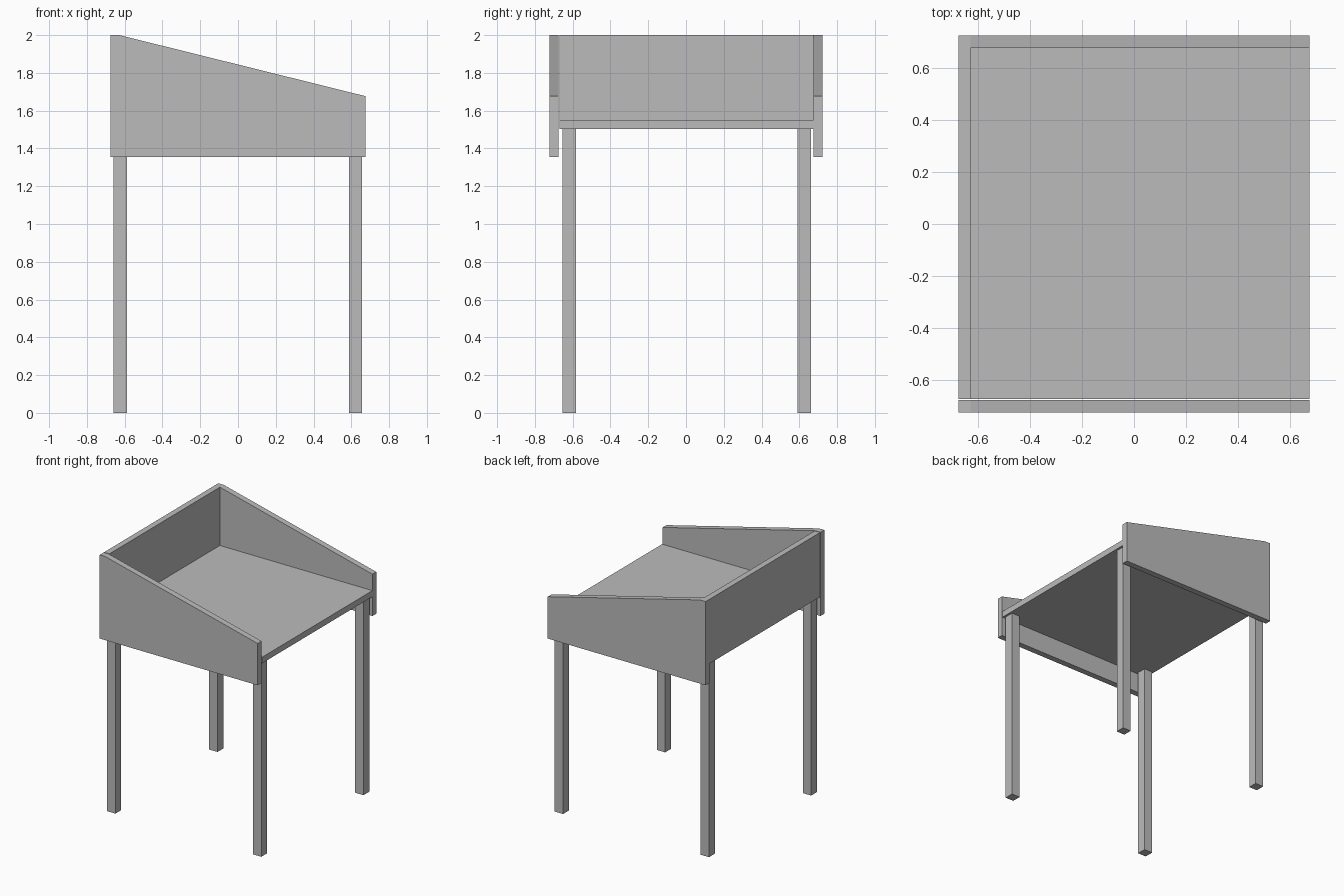
import bpy

default = bpy.data.objects.get("Cube")
if default:
    bpy.data.objects.remove(default, do_unlink=True)

GREY = (0.5, 0.5, 0.5, 1.0)
mat = bpy.data.materials.new("plain grey")
mat.use_nodes = True
mat.diffuse_color = GREY
bsdf = next(n for n in mat.node_tree.nodes if n.type == 'BSDF_PRINCIPLED')
bsdf.inputs["Base Color"].default_value = GREY


def prism(name, profile, y0, y1):
    """Extrude a profile of (x, z) points from y0 to y1."""
    n = len(profile)
    verts = [(x, y, z) for y in (y0, y1) for x, z in profile]
    faces = [tuple(range(n)), tuple(range(2 * n - 1, n - 1, -1))]
    faces += [(i, i + n, (i + 1) % n + n, (i + 1) % n) for i in range(n)]
    mesh = bpy.data.meshes.new(name)
    mesh.from_pydata(verts, [], faces)
    mesh.materials.append(mat)
    obj = bpy.data.objects.new(name, mesh)
    bpy.context.collection.objects.link(obj)
    return obj


def box(name, x0, x1, y0, y1, z0, z1):
    return prism(name, [(x0, z0), (x1, z0), (x1, z1), (x0, z1)], y0, y1)


HALF_X, INNER_X = 0.674, -0.628       # overall half depth, inner face of end wall
INNER_Y, OUTER_Y = 0.676, 0.723       # side panel faces
BOARD_Y = -0.671                      # board stops just short of one panel
BOARD_Z, TOP_Z = 1.503, 1.55          # underside and top of the board

# Work surface and the tall wall at its end
box("table_board", INNER_X, HALF_X, BOARD_Y, INNER_Y, BOARD_Z, TOP_Z)
box("end_wall", -HALF_X, INNER_X, BOARD_Y, INNER_Y, BOARD_Z, 2.0)

# Sloping side panels
slope = [(-HALF_X, 1.354), (HALF_X, 1.354), (HALF_X, 1.677),
         (INNER_X, 2.0), (-HALF_X, 2.0)]
prism("front_side_panel", slope, -OUTER_Y, -INNER_Y)
prism("back_side_panel", slope, INNER_Y, OUTER_Y)

# Four square legs
R = 0.0355
for xname, cx in (("right", -0.624), ("left", 0.622)):
    for yname, cy in (("front", -0.619), ("back", 0.626)):
        box(f"{yname}_{xname}_leg", cx - R, cx + R, cy - R, cy + R, 0, BOARD_Z)
